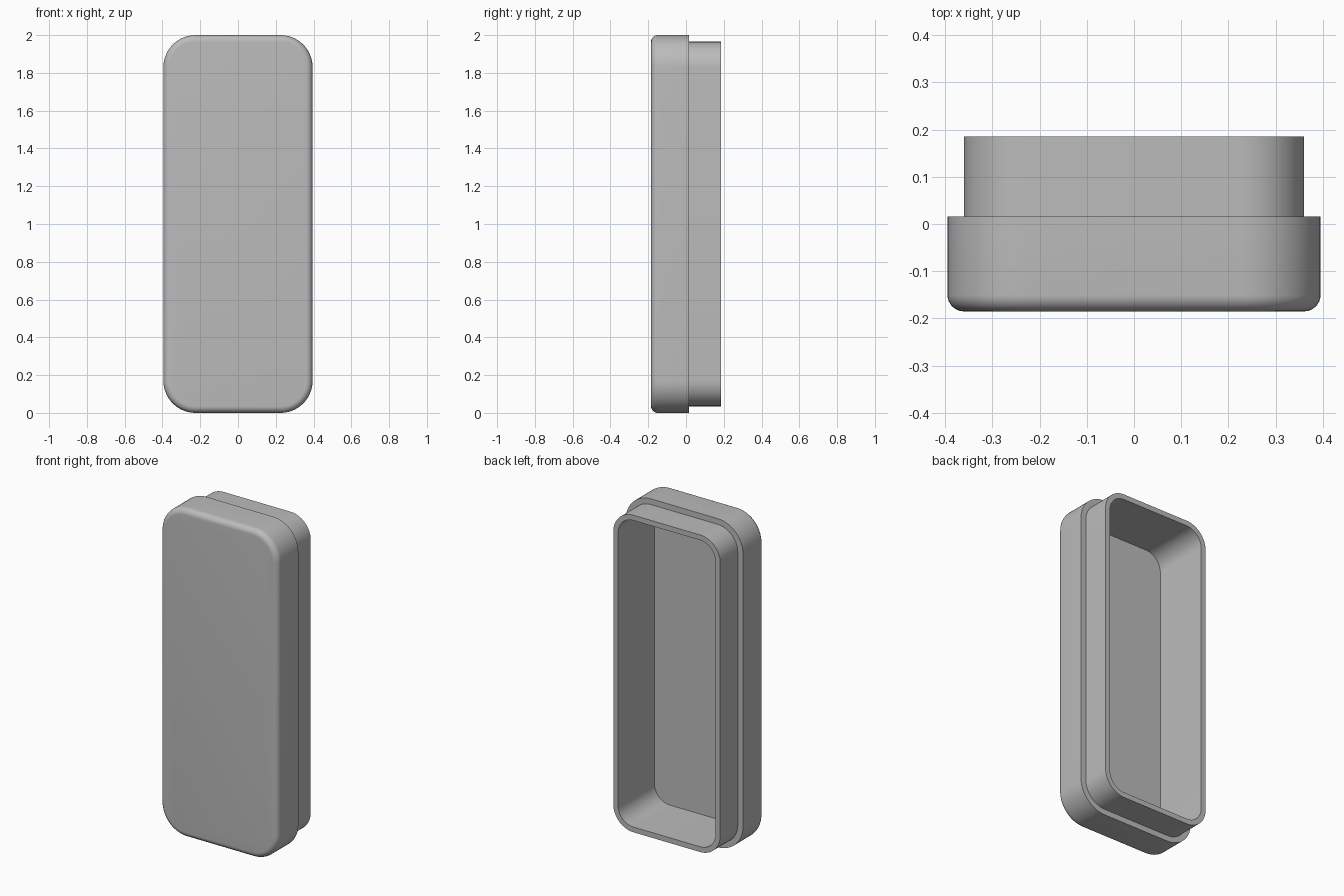
import bpy, bmesh
from math import sin, cos, pi, radians

cube = bpy.data.objects.get("Cube")
if cube:
    bpy.data.objects.remove(cube, do_unlink=True)

HALF_W, HALF_H, CORNER = 0.395, 1.0, 0.17
FRONT, LEDGE, BACK = -0.185, 0.016, 0.185
FILLET, STEP, WALL, FLOOR = 0.035, 0.035, 0.032, 0.02
CORNER_STEPS, FILLET_STEPS = 14, 8

grey = bpy.data.materials.new("plain grey")
grey.use_nodes = True
grey.diffuse_color = (0.5, 0.5, 0.5, 1)
grey.node_tree.nodes["Principled BSDF"].inputs["Base Color"].default_value = (0.5, 0.5, 0.5, 1)


def ring(bm, inset, y):
    """Rounded rectangle, shrunk evenly by inset, at depth y."""
    r = CORNER - inset
    verts = []
    for quarter, (sx, sz) in enumerate([(1, 1), (-1, 1), (-1, -1), (1, -1)]):
        for i in range(CORNER_STEPS + 1):
            a = (quarter + i / CORNER_STEPS) * pi / 2
            x = sx * (HALF_W - CORNER) + r * cos(a)
            z = HALF_H + sz * (HALF_H - CORNER) + r * sin(a)
            verts.append(bm.verts.new((x, y, z)))
    return verts


# Wall section as (inset, depth): front fillet, ledge, lip, rim, cavity floor
section = []
for i in range(FILLET_STEPS + 1):
    a = i / FILLET_STEPS * pi / 2
    section.append((FILLET * (1 - sin(a)), FRONT + FILLET * (1 - cos(a))))
section += [(0, LEDGE), (STEP, LEDGE), (STEP, BACK),
            (STEP + WALL, BACK), (STEP + WALL, FRONT + FLOOR)]

# Hollow case lofted through the section
bm = bmesh.new()
rings = [ring(bm, inset, y) for inset, y in section]
for a, b in zip(rings, rings[1:]):
    n = len(a)
    for i in range(n):
        j = (i + 1) % n
        bm.faces.new((a[i], a[j], b[j], b[i]))
bm.faces.new(rings[0])
bm.faces.new(rings[-1])
bmesh.ops.recalc_face_normals(bm, faces=bm.faces)

mesh = bpy.data.meshes.new("case_shell")
bm.to_mesh(mesh)
bm.free()
mesh.materials.append(grey)
case = bpy.data.objects.new("case_shell", mesh)
bpy.context.collection.objects.link(case)

bpy.ops.object.select_all(action="DESELECT")
case.select_set(True)
bpy.context.view_layer.objects.active = case
bpy.ops.object.shade_smooth_by_angle(angle=radians(30))
